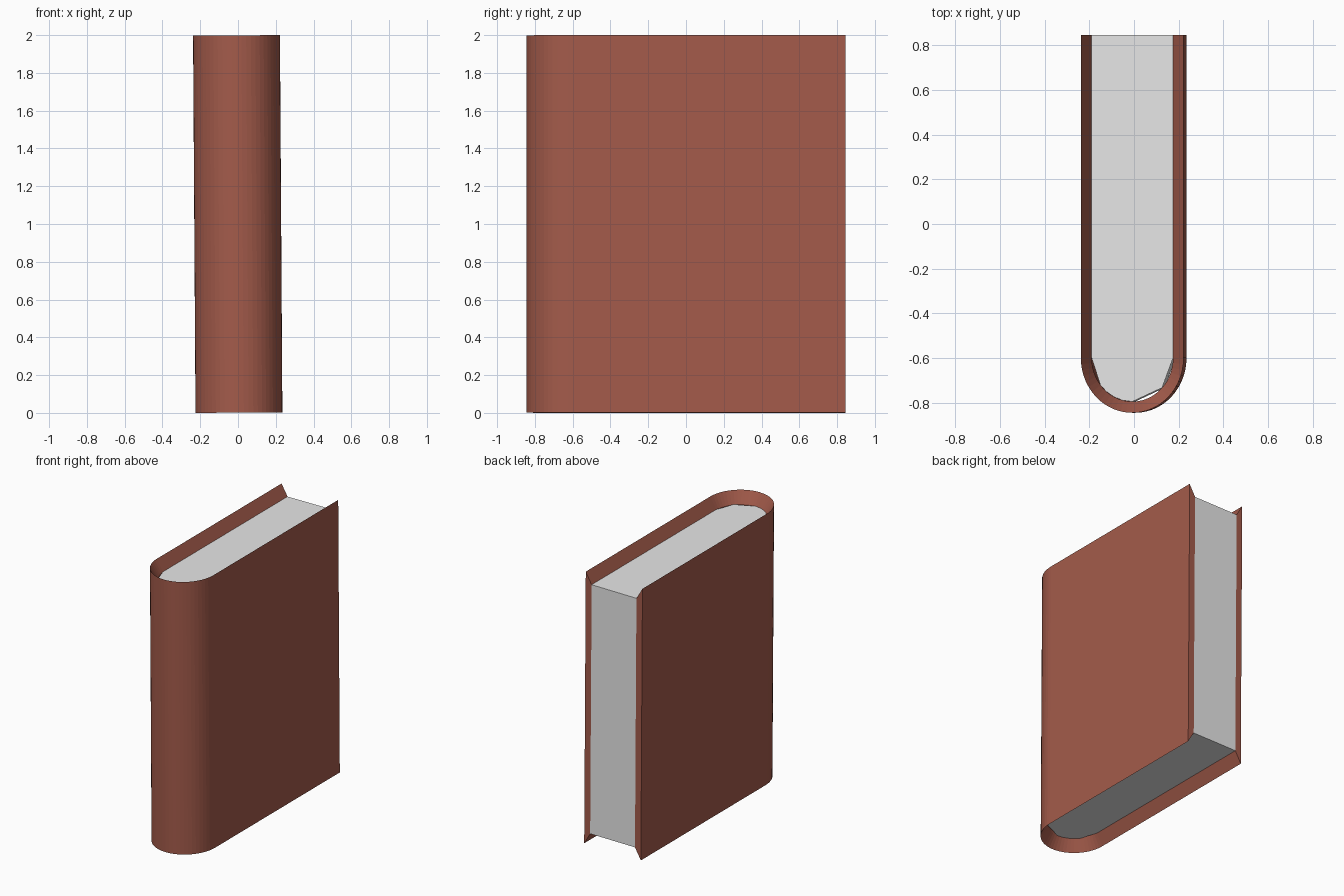
import bpy, bmesh
from math import sin, cos, pi, radians

default = bpy.data.objects.get("Cube")
if default:
    bpy.data.objects.remove(default, do_unlink=True)

HEIGHT = 1.997
BACK, ARC_Y = 0.845, -0.6      # open edge and start of the rounded spine
INSET = 0.083                  # how far the pages sit below the cover rim
LEAN = radians(-0.37)


def make_material(name, rgb):
    mat = bpy.data.materials.new(name)
    mat.use_nodes = True
    mat.diffuse_color = (*rgb, 1)
    mat.node_tree.nodes["Principled BSDF"].inputs["Base Color"].default_value = (*rgb, 1)
    return mat


def outline(half_width, arc_depth, angles):
    """U-shaped outline running from the back, round the spine, to the back."""
    arc = [(half_width * cos(a), ARC_Y + arc_depth * sin(a)) for a in angles]
    return [(-half_width, BACK)] + arc + [(half_width, BACK)]


def finish(bm, name, mat):
    bmesh.ops.recalc_face_normals(bm, faces=bm.faces)
    mesh = bpy.data.meshes.new(name)
    bm.to_mesh(mesh)
    bm.free()
    mesh.materials.append(mat)
    obj = bpy.data.objects.new(name, mesh)
    bpy.context.collection.objects.link(obj)
    # Slight sideways lean about the middle of the base
    obj.rotation_euler.y = LEAN
    obj.location = (0.005, 0, 0.0015)
    return obj


def ring(bm, points, z):
    return [bm.verts.new((x, y, z)) for x, y in points]


leather = make_material("brown cover", (0.37, 0.105, 0.07))
paper = make_material("pale paper", (0.8, 0.8, 0.8))

# Cover: a U-shaped shell with rims sloping in to the pages
smooth_arc = [pi + pi * i / 28 for i in range(29)]
outer = outline(0.23, 0.245, smooth_arc)
inner = outline(0.182, 0.195, smooth_arc)
bm = bmesh.new()
loops = [ring(bm, outer, 0), ring(bm, outer, HEIGHT),
         ring(bm, inner, HEIGHT - INSET), ring(bm, inner, INSET)]
for a, b in zip(loops, loops[1:] + loops[:1]):
    for i in range(len(a) - 1):
        bm.faces.new((a[i], a[i + 1], b[i + 1], b[i]))
for end in (0, -1):
    bm.faces.new([loop[end] for loop in loops])
finish(bm, "cover", leather)

# Page block: coarser at the spine, flush with the cover at the back
page_angles = [radians(a) for a in (180, 218, 230, 243, 256, 270, 317, 360)]
bm = bmesh.new()
profile = outline(0.182, 0.195, page_angles)
low, high = ring(bm, profile, INSET), ring(bm, profile, HEIGHT - INSET)
bm.faces.new(low)
bm.faces.new(high)
for i in range(len(low)):
    j = (i + 1) % len(low)
    bm.faces.new((low[i], low[j], high[j], high[i]))
finish(bm, "pages", paper)
